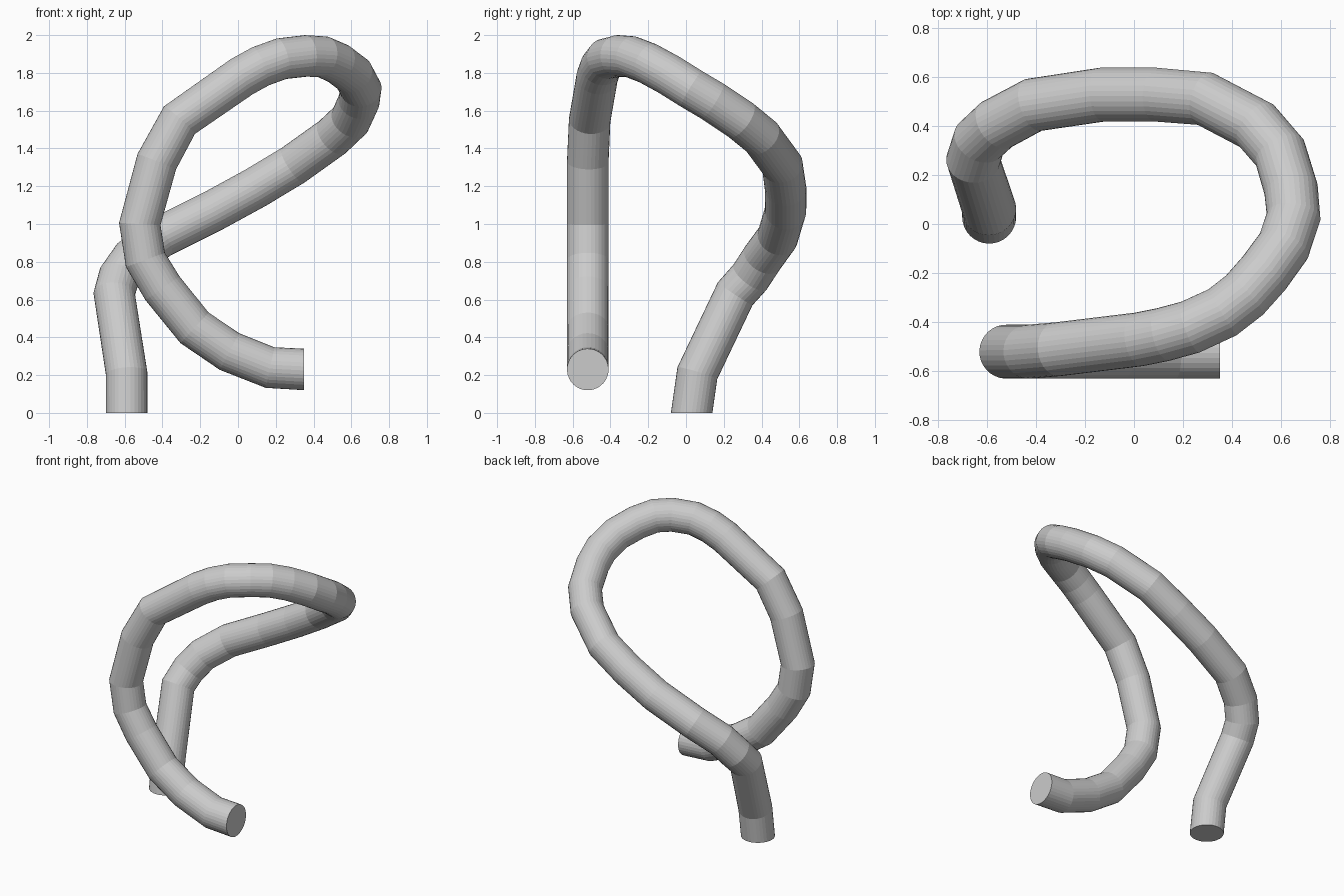
import bpy, bmesh, math
from mathutils import Vector

if "Cube" in bpy.data.objects:
    bpy.data.objects.remove(bpy.data.objects["Cube"])

RADIUS, SIDES = 0.11, 32

# Centre line of the bent tube, from the foot on the ground to the free end
PATH = [Vector(p) for p in (
    (-.59, .03, 0), (-.59, .06, .21), (-.655, .26, .63), (-.63, .34, .72),
    (-.56, .405, .82), (-.41, .485, .93), (-.13, .527, 1.07), (.09, .527, 1.19),
    (.29, .51, 1.31), (.50, .40, 1.46), (.595, .29, 1.55), (.64, .14, 1.65),
    (.65, .03, 1.715), (.61, -.09, 1.79), (.53, -.20, 1.85), (.45, -.29, 1.885),
    (.36, -.36, 1.89), (.23, -.42, 1.875), (.12, -.45, 1.835), (.02, -.47, 1.78),
    (-.31, -.51, 1.55), (-.43, -.52, 1.33), (-.52, -.52, 1.0), (-.49, -.52, .81),
    (-.40, -.52, .66), (-.23, -.52, .45), (-.045, -.52, .325), (.17, -.52, .24),
    (.35, -.52, .23))]

# Ring normals: bisectors at the joints, square cuts at both ends
tangents = [Vector((0, 0, 1))]
for a, b, c in zip(PATH, PATH[1:], PATH[2:]):
    tangents.append(((b - a).normalized() + (c - b).normalized()).normalized())
tangents.append(Vector((1, 0, 0)))

# Sweep a circle along the path without twisting it
bm = bmesh.new()
rings, side = [], Vector((1, 0, 0))
for i, (p, t) in enumerate(zip(PATH, tangents)):
    if i:
        side = tangents[i - 1].rotation_difference(t) @ side
    side = (side - t * side.dot(t)).normalized()
    up = t.cross(side)
    angles = [2 * math.pi * k / SIDES for k in range(SIDES)]
    rings.append([bm.verts.new(p + RADIUS * (side * math.cos(a) + up * math.sin(a)))
                  for a in angles])
for r, s in zip(rings, rings[1:]):
    for k in range(SIDES):
        n = (k + 1) % SIDES
        bm.faces.new((r[k], r[n], s[n], s[k]))

# Flat end caps
bm.faces.new(rings[0][::-1])
bm.faces.new(rings[-1])
bmesh.ops.recalc_face_normals(bm, faces=bm.faces)

mesh = bpy.data.meshes.new("bent_tube")
bm.to_mesh(mesh)
bm.free()
grey = bpy.data.materials.new("light grey")
grey.diffuse_color = (0.6, 0.6, 0.6, 1)
grey.use_nodes = True
grey.node_tree.nodes["Principled BSDF"].inputs["Base Color"].default_value = grey.diffuse_color
mesh.materials.append(grey)
tube = bpy.data.objects.new("bent_tube", mesh)
bpy.context.collection.objects.link(tube)
